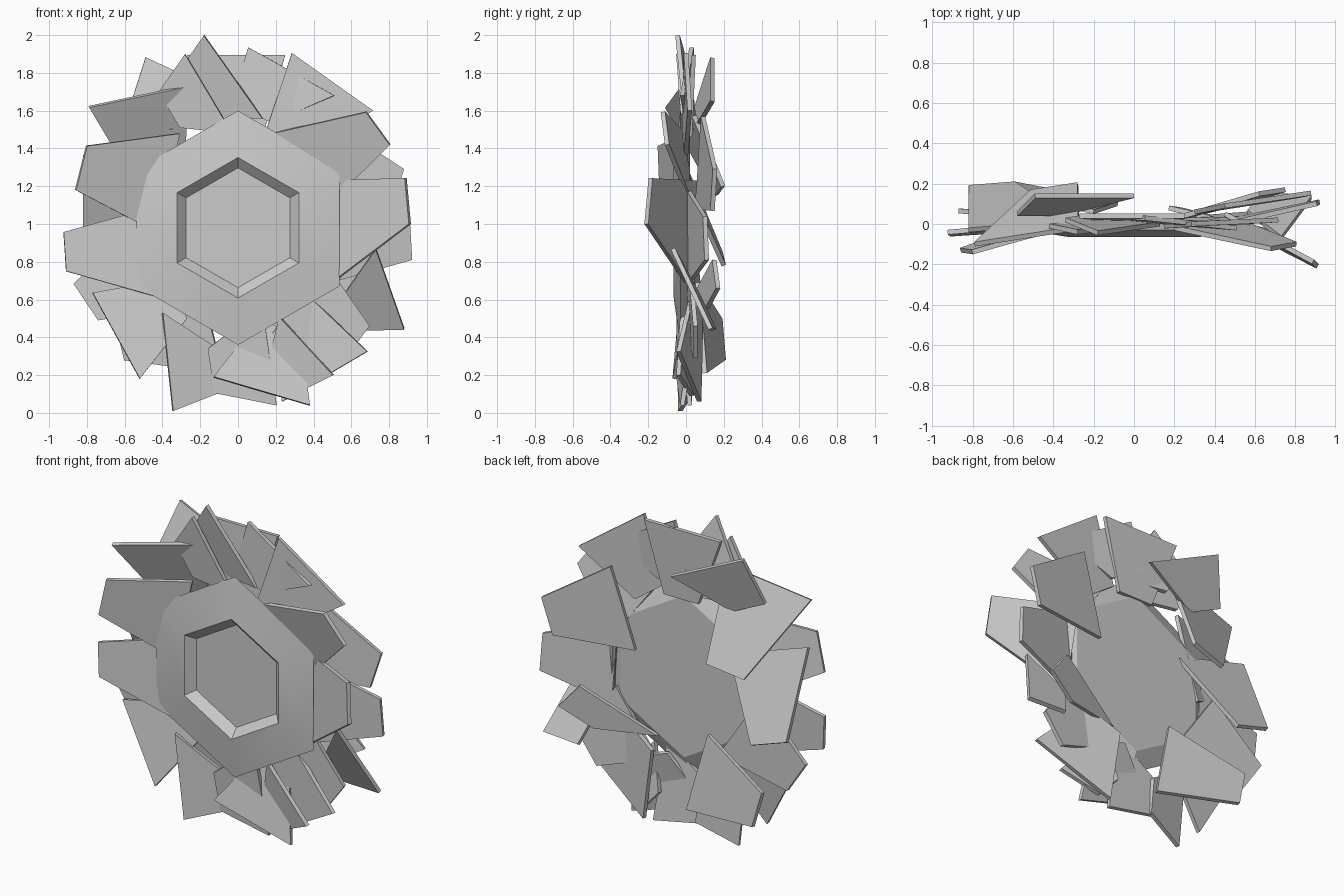
import bpy, math
from mathutils import Vector

ZC = 0.98  # height of the hub centre


def make(name, verts, faces):
    me = bpy.data.meshes.new(name)
    me.from_pydata([tuple(v) for v in verts], [], faces)
    me.update()
    ob = bpy.data.objects.new(name, me)
    bpy.context.collection.objects.link(ob)
    return ob


# Hexagonal hub: flat back, gently sloped front, bevelled recess (radius, y)
rings = [(0.50, 0.02), (0.62, -0.03), (0.372, -0.065), (0.317, -0.015)]
verts, faces = [], []
for r, y in rings:
    for i in range(6):
        a = math.radians(90 + 60 * i)
        verts.append((r * math.cos(a), y, ZC + r * math.sin(a)))
for k in range(len(rings) - 1):
    for i in range(6):
        j = (i + 1) % 6
        faces.append((k * 6 + i, k * 6 + j, k * 6 + 6 + j, k * 6 + 6 + i))
n = (len(rings) - 1) * 6
faces += [tuple(range(5, -1, -1)), tuple(range(n, n + 6))]
hub = make("hub", verts, faces)
bpy.context.view_layer.objects.active = hub
hub.select_set(True)
bpy.ops.object.shade_smooth_by_angle(angle=math.radians(20))


# Tapered plate: long edge p-q, far corner r, short edge parallel to p-q
def plate(name, p, q, r, t=0.024):
    p, q, r = Vector(p), Vector(q), Vector(r)
    s = r + 0.45 * (p - q)
    nrm = (q - p).cross(r - q).normalized() * t / 2
    quad = [p, q, r, s]
    vs = [v + nrm for v in quad] + [v - nrm for v in quad]
    fs = [(0, 1, 2, 3), (7, 6, 5, 4)]
    fs += [(i, i + 4, (i + 1) % 4 + 4, (i + 1) % 4) for i in range(4)]
    make(name, vs, fs)


# Front ring of plates, clockwise from the top
front = [
    ((-0.03, -0.01, 1.48), (-0.28, -0.04, 1.90), (-0.42, -0.01, 1.70)),
    ((0.13, 0.0, 1.56), (-0.18, -0.045, 2.0), (-0.34, 0.02, 1.77)),
    ((0.51, -0.02, 1.68), (0.055, 0.03, 1.935), (-0.03, 0.03, 1.65)),
    ((0.715, 0.02, 1.60), (0.285, 0.0, 1.905), (0.15, -0.01, 1.50)),
    ((0.20, -0.02, 1.485), (0.48, 0.03, 1.10), (0.805, -0.1, 1.42)),
    ((0.45, 0.05, 1.23), (0.50, 0.0, 0.69), (0.91, -0.21, 1.0)),
    ((0.73, -0.07, 0.87), (0.88, 0.13, 0.445), (0.63, 0.15, 0.44)),
    ((0.235, 0.07, 0.06), (0.685, -0.04, 0.325), (0.375, 0.03, 0.62)),
    ((0.22, -0.02, 0.51), (0.505, -0.04, 0.20), (0.28, 0.03, 0.09)),
    ((-0.13, -0.04, 0.19), (0.38, -0.02, 0.04), (0.33, 0.04, 0.42)),
    ((-0.40, -0.04, 0.53), (-0.345, -0.03, 0.01), (-0.09, 0.03, 0.11)),
    ((-0.77, -0.02, 0.635), (-0.52, -0.06, 0.18), (-0.27, 0.0, 0.50)),
    ((-0.48, 0.0, 1.08), (-0.45, -0.02, 0.62), (-0.91, -0.05, 0.75)),
    ((-0.31, 0.0, 1.48), (-0.44, 0.02, 0.96), (-0.86, -0.13, 1.18)),
    ((-0.275, -0.02, 1.73), (-0.79, -0.10, 1.62), (-0.51, 0.16, 1.15)),
]
# Back ring of plates, clockwise from the top
back = [
    ((-0.27, 0.04, 1.895), (0.25, 0.04, 1.895), (0.13, 0.02, 1.46)),
    ((0.45, 0.09, 1.57), (0.30, 0.06, 1.08), (0.81, 0.14, 1.07)),
    ((0.46, 0.0, 1.20), (0.49, 0.02, 0.69), (0.92, 0.11, 0.81)),
    ((0.18, 0.02, 0.57), (0.62, 0.15, 0.81), (0.75, 0.17, 0.66)),
    ((0.46, 0.02, 0.80), (0.18, 0.02, 0.42), (0.57, 0.05, 0.29)),
    ((0.205, 0.02, 0.04), (0.13, -0.02, 0.56), (-0.16, 0.0, 0.34)),
    ((-0.20, 0.06, 0.69), (-0.08, 0.10, 0.21), (-0.60, 0.20, 0.28)),
    ((-0.54, 0.04, 1.00), (-0.25, 0.03, 0.57), (-0.74, 0.06, 0.49)),
    ((-0.82, -0.03, 1.36), (-0.31, 0.01, 1.20), (-0.59, 0.20, 0.78)),
    ((0.0, 0.14, 1.65), (-0.49, 0.14, 1.88), (-0.58, 0.05, 1.60)),
]
for label, ring in (("front_plate", front), ("back_plate", back)):
    for i, (p, q, r) in enumerate(ring):
        plate(f"{label}_{i + 1}", p, q, r)
